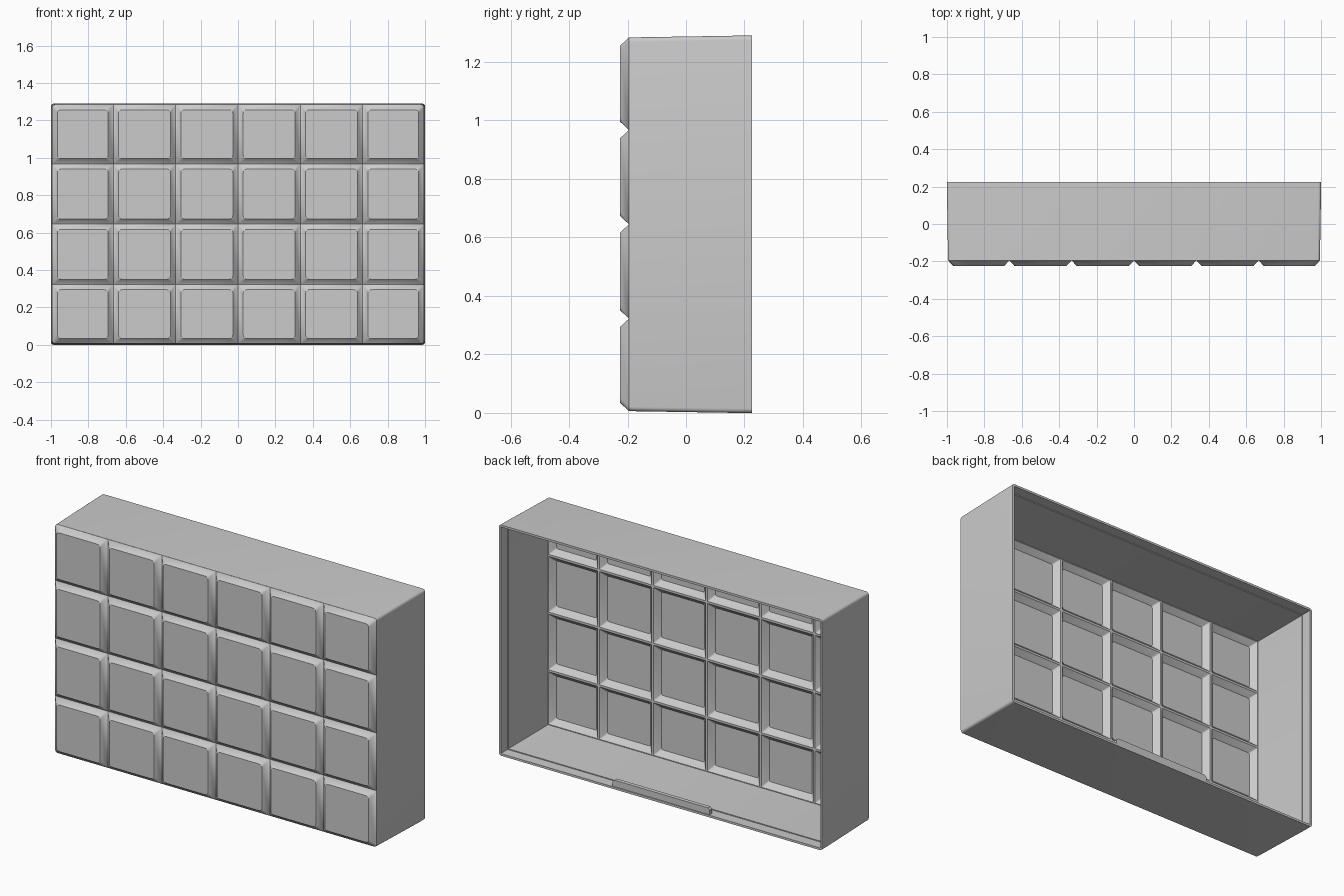
import bpy, bmesh
from math import sin, cos, pi

cube = bpy.data.objects.get("Cube")
if cube:
    bpy.data.objects.remove(cube)

H = 1.29                        # overall height
BACK, GROOVE, FACE = 0.225, -0.195, -0.225
SKIN = 0.014                    # thickness of the front skin
BEVEL = 0.028                   # tile chamfer
DRAFT = 0.006                   # walls taper toward the front
ROUND = 0.015                   # outer corner radius
COLS, ROWS = 6, 4

grey = bpy.data.materials.new("light grey")
grey.use_nodes = True
grey.diffuse_color = (0.6, 0.6, 0.6, 1)
grey.node_tree.nodes["Principled BSDF"].inputs["Base Color"].default_value = (0.6, 0.6, 0.6, 1)


def ring(bm, box, y, inset, radii):
    """Rounded rectangle, counter-clockwise as seen from the front."""
    x0, x1, z0, z1 = box
    x0, x1, z0, z1 = x0 + inset, x1 - inset, z0 + inset, z1 - inset
    corners = [(x1, z0, -1, 1), (x1, z1, -1, -1), (x0, z1, 1, -1), (x0, z0, 1, 1)]
    verts = []
    for k, (x, z, sx, sz) in enumerate(corners):
        r = max(radii[k], 0.0004)
        for i in range(5):
            a = (k - 1) * pi / 2 + i * pi / 8
            verts.append(bm.verts.new((x + sx * r + r * cos(a), y, z + sz * r + r * sin(a))))
    return verts


def loft(bm, rings):
    for a, b in zip(rings, rings[1:]):
        for i in range(len(a)):
            j = (i + 1) % len(a)
            bm.faces.new((a[i], a[j], b[j], b[i]))


def finish(bm, name):
    mesh = bpy.data.meshes.new(name)
    bm.to_mesh(mesh)
    bm.free()
    obj = bpy.data.objects.new(name, mesh)
    bpy.context.collection.objects.link(obj)
    mesh.materials.append(grey)
    bpy.ops.object.select_all(action='DESELECT')
    obj.select_set(True)
    bpy.context.view_layer.objects.active = obj
    bpy.ops.object.shade_smooth_by_angle(angle=pi / 6)
    return obj


def spans(start, end, count, margin):
    """Equal cells, with the two outer ends pulled in by a margin."""
    step = (end - start) / count
    edges = [start + i * step for i in range(count + 1)]
    edges[0] += margin
    edges[-1] -= margin
    return list(zip(edges, edges[1:]))


def cells(margin):
    columns, rows = spans(-1, 1, COLS, margin), spans(0, H, ROWS, margin)
    for c, (x0, x1) in enumerate(columns):
        for r, (z0, z1) in enumerate(rows):
            left, right, low, high = c == 0, c == COLS - 1, r == 0, r == ROWS - 1
            outer = [right and low, right and high, left and high, left and low]
            yield (x0, x1, z0, z1), [ROUND if o else 0 for o in outer]


# Side walls, open at the back, with a thinner lip around the rim
bm = bmesh.new()
box = (-1, 1, 0, H)
profile = [(GROOVE + SKIN, 0.020), (0.165, 0.017), (0.165, 0.012), (BACK, 0.012),
           (BACK, 0), (0.17, 0), (GROOVE, DRAFT)]
loft(bm, [ring(bm, box, y, inset, [max(ROUND - inset, 0.003)] * 4 if inset > DRAFT else [ROUND] * 4)
          for y, inset in profile])
finish(bm, "side_walls")

# Chamfered front tiles
bm = bmesh.new()
for box, radii in cells(DRAFT):
    base = ring(bm, box, GROOVE, 0, radii)
    face = ring(bm, box, FACE, BEVEL, [0.018] * 4)
    loft(bm, [base, face])
    bm.faces.new(face)
bmesh.ops.remove_doubles(bm, verts=bm.verts, dist=0.001)
finish(bm, "front_tiles")

# Inside of the front: recesses divided by ridges
bm = bmesh.new()
for box, radii in cells(0.018):
    floor = ring(bm, box, FACE + SKIN, BEVEL + 0.006, [0.01] * 4)
    ridge = ring(bm, box, GROOVE + SKIN, 0.006, [0.004] * 4)
    edge = ring(bm, box, GROOVE + SKIN, 0, [0] * 4)
    loft(bm, [floor, ridge, edge])
    bm.faces.new(floor[::-1])
bmesh.ops.remove_doubles(bm, verts=bm.verts, dist=0.001)
finish(bm, "inner_recesses")

# Catch tab on the lower rim
bm = bmesh.new()
outline = [(-0.3, 0.008), (0.3, 0.008), (0.3, 0.038), (0.29, 0.048), (-0.29, 0.048), (-0.3, 0.038)]
tab = bm.faces.new([bm.verts.new((x, 0.198, z)) for x, z in outline])
extruded = bmesh.ops.extrude_face_region(bm, geom=[tab])
moved = [v for v in extruded["geom"] if isinstance(v, bmesh.types.BMVert)]
bmesh.ops.translate(bm, verts=moved, vec=(0, 0.022, 0))
bmesh.ops.recalc_face_normals(bm, faces=bm.faces)
finish(bm, "catch_tab")
